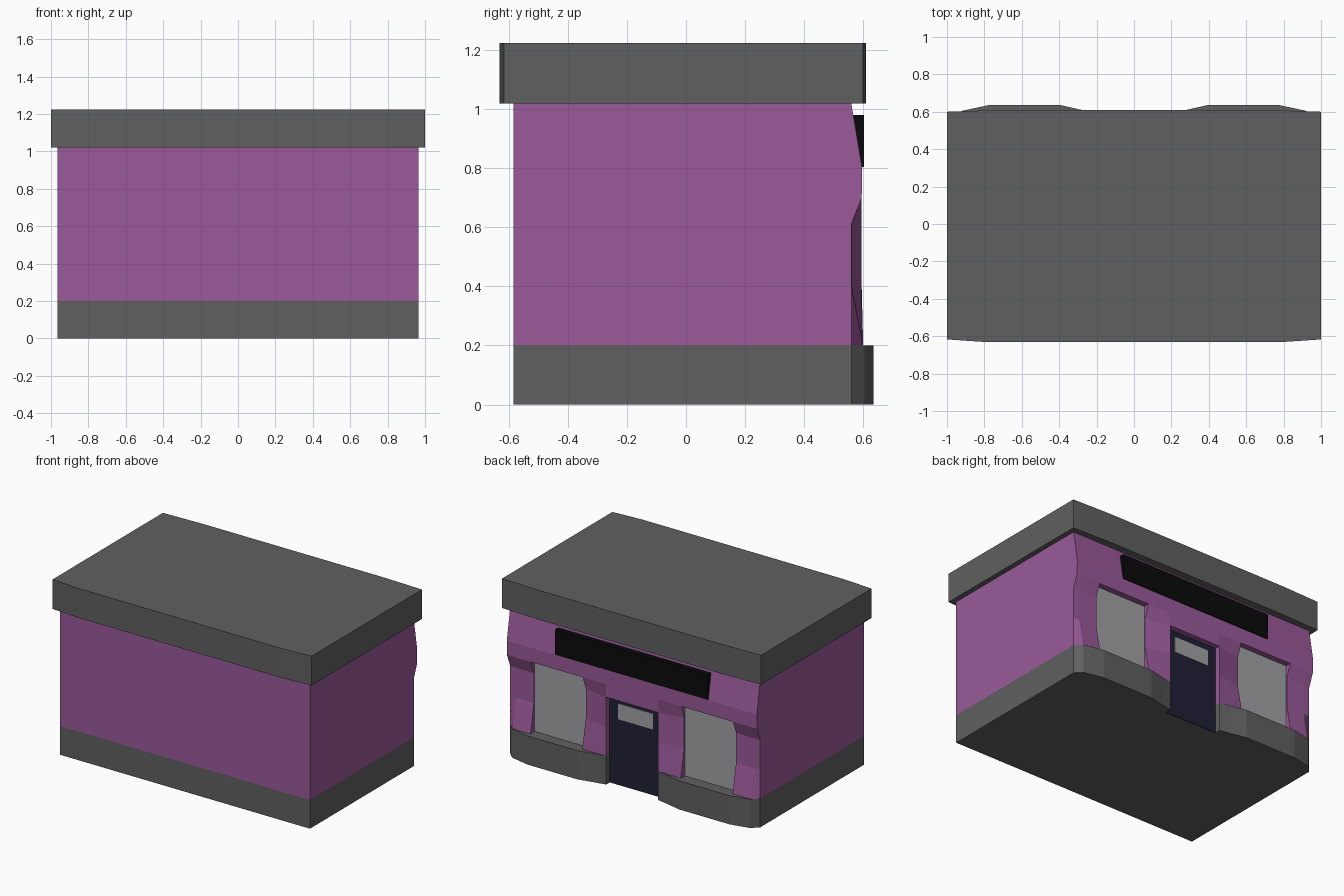
import bpy, bmesh

if "Cube" in bpy.data.objects:
    bpy.data.objects.remove(bpy.data.objects["Cube"])


def material(name, rgb):
    m = bpy.data.materials.new(name)
    m.diffuse_color = (*rgb, 1)
    m.use_nodes = True
    m.node_tree.nodes["Principled BSDF"].inputs["Base Color"].default_value = m.diffuse_color
    return m


GREY = material("dark grey", (0.117, 0.117, 0.117))
PURPLE = material("purple", (0.325, 0.102, 0.322))
GLASS = material("pale grey glass", (0.36, 0.36, 0.38))
NAVY = material("navy", (0.014, 0.014, 0.037))
BLACK = material("black", (0.003, 0.003, 0.003))


def finish(name, bm, mat):
    bmesh.ops.recalc_face_normals(bm, faces=bm.faces)
    me = bpy.data.meshes.new(name)
    bm.to_mesh(me)
    bm.free()
    me.materials.append(mat)
    ob = bpy.data.objects.new(name, me)
    bpy.context.collection.objects.link(ob)
    return ob


def prism(name, half, z0, z1, mat):
    """Vertical prism from a half outline (x >= 0, front to back), mirrored in x."""
    outline = half + [(-x, y) for x, y in reversed(half)]
    bm = bmesh.new()
    face = bm.faces.new([bm.verts.new((x, y, z0)) for x, y in outline])
    new = bmesh.ops.extrude_face_region(bm, geom=[face], use_keep_orig=True)["geom"]
    for v in new:
        if isinstance(v, bmesh.types.BMVert):
            v.co.z = z1
    return finish(name, bm, mat)


def box(name, x0, x1, y0, y1, z0, z1, mat):
    bm = bmesh.new()
    bmesh.ops.create_cube(bm, size=1)
    for v in bm.verts:
        v.co = (x1 if v.co.x > 0 else x0, y1 if v.co.y > 0 else y0, z1 if v.co.z > 0 else z0)
    return finish(name, bm, mat)


# Plinth with two rounded bays either side of the door
prism("base", [(0.965, -0.585), (0.965, 0.56), (0.92, 0.605), (0.78, 0.635), (0.39, 0.635),
               (0.28, 0.61), (0.2, 0.595), (0.2, 0.55)], 0, 0.2, GREY)

# Main walls and overhanging roof slab
prism("walls", [(0.965, -0.585), (0.965, 0.55)], 0.2, 1.02, PURPLE)
prism("roof", [(0.78, -0.632), (1, -0.617), (1, 0.6), (0.7, 0.61)], 1.02, 1.225, GREY)

# Wavy shop facade: one depth profile per column, with openings left out
rows = [0.2, 0.4, 0.61, 0.7, 0.8, 1.02]
corner = [0.56, 0.56, 0.56, 0.595, 0.597, 0.56]
wave = [0.6, 0.562, 0.562, 0.595, 0.597, 0.56]
jamb = [0.595, 0.595, 0.595, 0.595, 0.597, 0.56]
half = [(0.965, corner), (0.92, wave), (0.78, wave), (0.38, wave), (0.2, jamb)]
columns = [(-x, p) for x, p in half] + half[::-1]
bm = bmesh.new()
grid = [[bm.verts.new((x, p[r], z)) for r, z in enumerate(rows)] for x, p in columns]
for c in range(len(columns) - 1):
    mid = abs(columns[c][0] + columns[c + 1][0]) / 2
    for r in range(len(rows) - 1):
        door_hole = mid < 0.2 and r < 2
        window_hole = 0.38 < mid < 0.78 and r < 3
        if not (door_hole or window_hole):
            bm.faces.new((grid[c][r], grid[c + 1][r], grid[c + 1][r + 1], grid[c][r + 1]))
bmesh.ops.delete(bm, geom=[v for v in bm.verts if not v.link_faces], context='VERTS')
new = bmesh.ops.extrude_face_region(bm, geom=bm.faces[:], use_keep_orig=True)["geom"]
for v in new:
    if isinstance(v, bmesh.types.BMVert):
        v.co.y = 0.545
finish("facade", bm, PURPLE)

# Shop windows, door with small pane, blank sign board
for side, s in (("left", -1), ("right", 1)):
    xs = sorted((s * 0.38, s * 0.78))
    box("window_" + side, *xs, 0.546, 0.554, 0.2, 0.7, GLASS)
box("door", -0.2, 0.2, 0.546, 0.555, 0, 0.61, NAVY)
box("door_pane", -0.135, 0.135, 0.552, 0.559, 0.46, 0.57, GLASS)
box("sign_board", -0.59, 0.59, 0.56, 0.603, 0.805, 0.98, BLACK)
